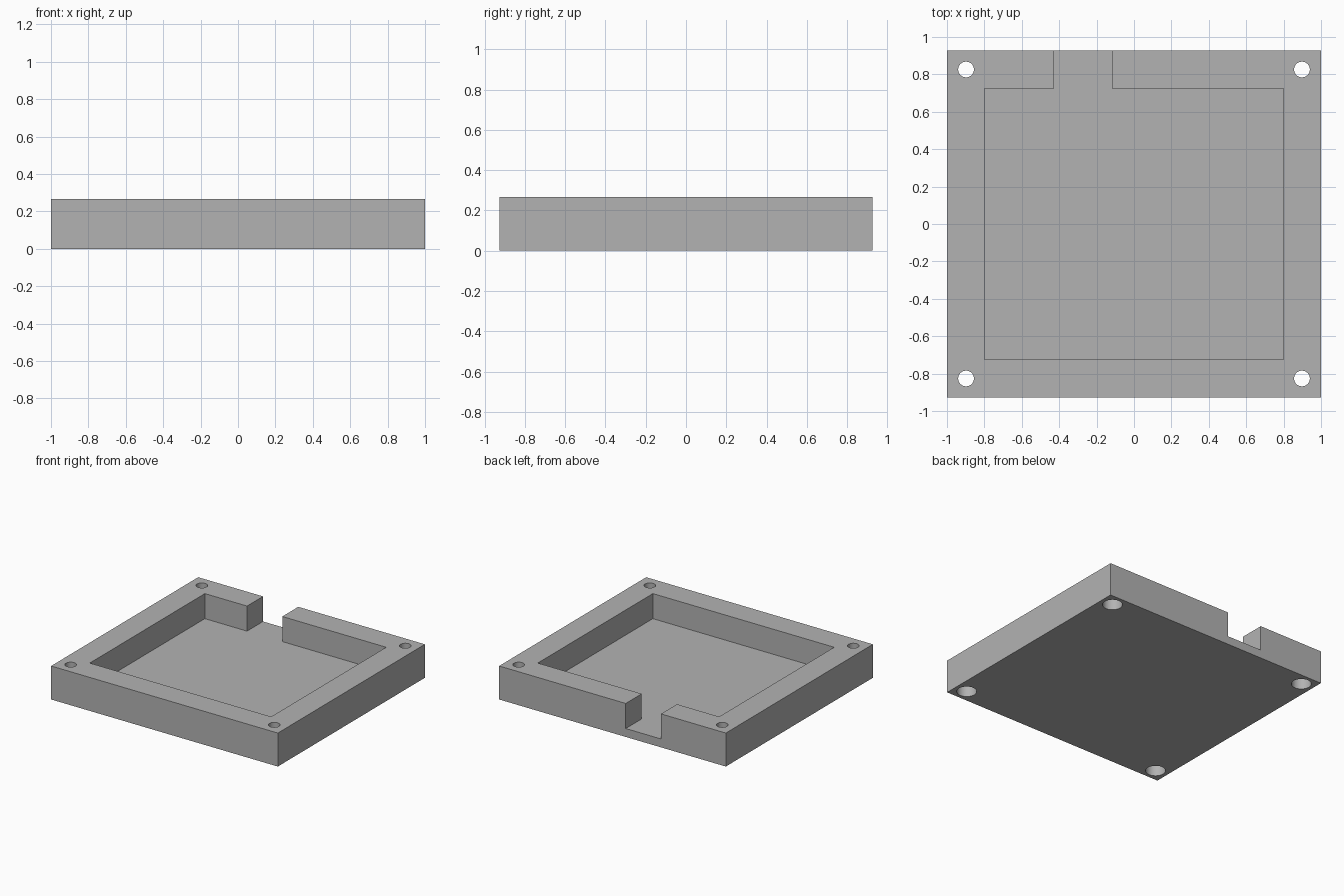
import bpy
import math

if "Cube" in bpy.data.objects:
    bpy.data.objects.remove(bpy.data.objects["Cube"], do_unlink=True)

WIDTH, DEPTH, HEIGHT, FLOOR = 2.0, 1.853, 0.267, 0.067
ABOVE = HEIGHT + 0.1

grey = bpy.data.materials.new("plain_grey")
grey.use_nodes = True
grey.diffuse_color = (0.45, 0.45, 0.45, 1)
grey.node_tree.nodes["Principled BSDF"].inputs["Base Color"].default_value = (0.45, 0.45, 0.45, 1)


def box(name, x0, x1, y0, y1, z0, z1):
    bpy.ops.mesh.primitive_cube_add(
        size=1, location=((x0 + x1) / 2, (y0 + y1) / 2, (z0 + z1) / 2))
    ob = bpy.context.object
    ob.name = name
    ob.scale = (x1 - x0, y1 - y0, z1 - z0)
    bpy.ops.object.transform_apply(location=True, rotation=False, scale=True)
    ob.data.materials.append(grey)
    return ob


def cylinder(name, x, y, radius, z0, z1):
    bpy.ops.mesh.primitive_cylinder_add(
        vertices=48, radius=radius, depth=z1 - z0, location=(x, y, (z0 + z1) / 2))
    ob = bpy.context.object
    ob.name = name
    ob.data.materials.append(grey)
    return ob


def cut(target, cutter):
    mod = target.modifiers.new("cut", "BOOLEAN")
    mod.operation = "DIFFERENCE"
    mod.solver = "EXACT"
    mod.object = cutter
    bpy.context.view_layer.objects.active = target
    bpy.ops.object.modifier_apply(modifier=mod.name)
    bpy.data.objects.remove(cutter, do_unlink=True)


# Solid block hollowed into an open tray
tray = box("enclosure_tray", -WIDTH / 2, WIDTH / 2, -DEPTH / 2, DEPTH / 2, 0, HEIGHT)
cut(tray, box("pocket_cutter", -0.8, 0.8, -0.725, 0.725, FLOOR, ABOVE))

# Cable opening through the back wall
cut(tray, box("notch_cutter", -0.428, -0.117, 0.6, 1.1, FLOOR, ABOVE))

# Corner screw holes, each with a wider recess for the head underneath
for sx in (-1, 1):
    for sy in (-1, 1):
        x, y = sx * 0.898, sy * 0.826
        cut(tray, cylinder("screw_cutter", x, y, 0.042, -0.1, ABOVE))
        cut(tray, cylinder("head_cutter", x, y, 0.073, -0.1, 0.1))

# Flat walls, smooth bores
bpy.ops.object.select_all(action="DESELECT")
tray.select_set(True)
bpy.context.view_layer.objects.active = tray
bpy.ops.object.shade_smooth_by_angle(angle=math.radians(30))
